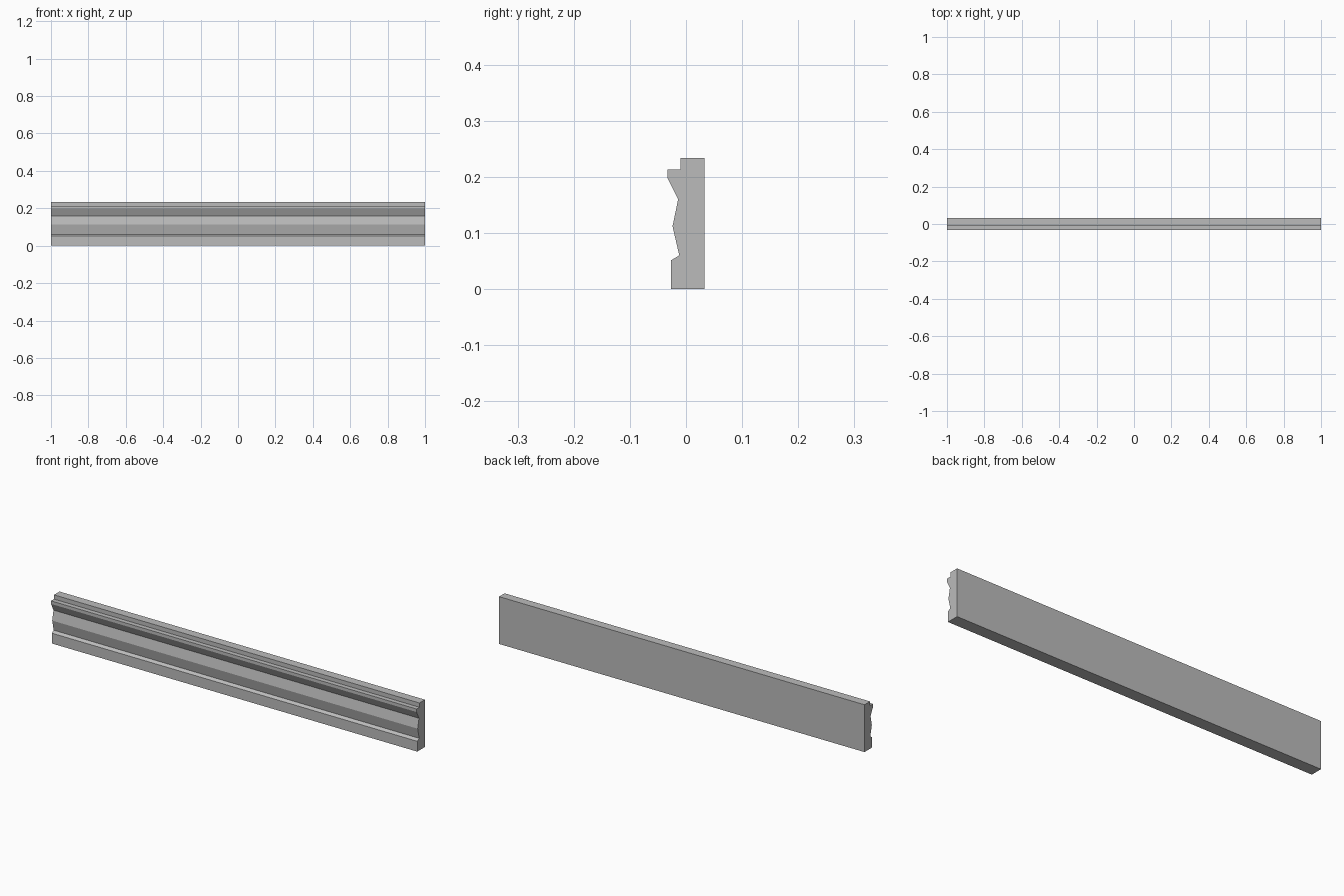
import bpy
import bmesh

cube = bpy.data.objects.get("Cube")
if cube:
    bpy.data.objects.remove(cube, do_unlink=True)

# Plain grey finish
grey = bpy.data.materials.new("plain_grey")
grey.use_nodes = True
colour = (0.5, 0.5, 0.5, 1)
grey.diffuse_color = colour
grey.node_tree.nodes["Principled BSDF"].inputs["Base Color"].default_value = colour

# Moulding cross-section as (y, z), from the foot up the front to the back
profile = [
    (-0.027, 0), (-0.027, 0.051), (-0.012, 0.06), (-0.024, 0.112),
    (-0.014, 0.16), (-0.033, 0.198), (-0.033, 0.213), (-0.01, 0.213),
    (-0.01, 0.234), (0.033, 0.234), (0.033, 0),
]


def extrude_profile(name, points, length, material):
    bm = bmesh.new()
    end = bm.faces.new([bm.verts.new((-length / 2, y, z)) for y, z in points])
    result = bmesh.ops.extrude_face_region(bm, geom=[end], use_keep_orig=True)
    moved = [v for v in result["geom"] if isinstance(v, bmesh.types.BMVert)]
    bmesh.ops.translate(bm, verts=moved, vec=(length, 0, 0))
    bmesh.ops.recalc_face_normals(bm, faces=bm.faces)
    mesh = bpy.data.meshes.new(name)
    bm.to_mesh(mesh)
    bm.free()
    mesh.materials.append(material)
    obj = bpy.data.objects.new(name, mesh)
    bpy.context.collection.objects.link(obj)
    return obj


# Long moulded board
extrude_profile("moulding_strip", profile, 2, grey)
